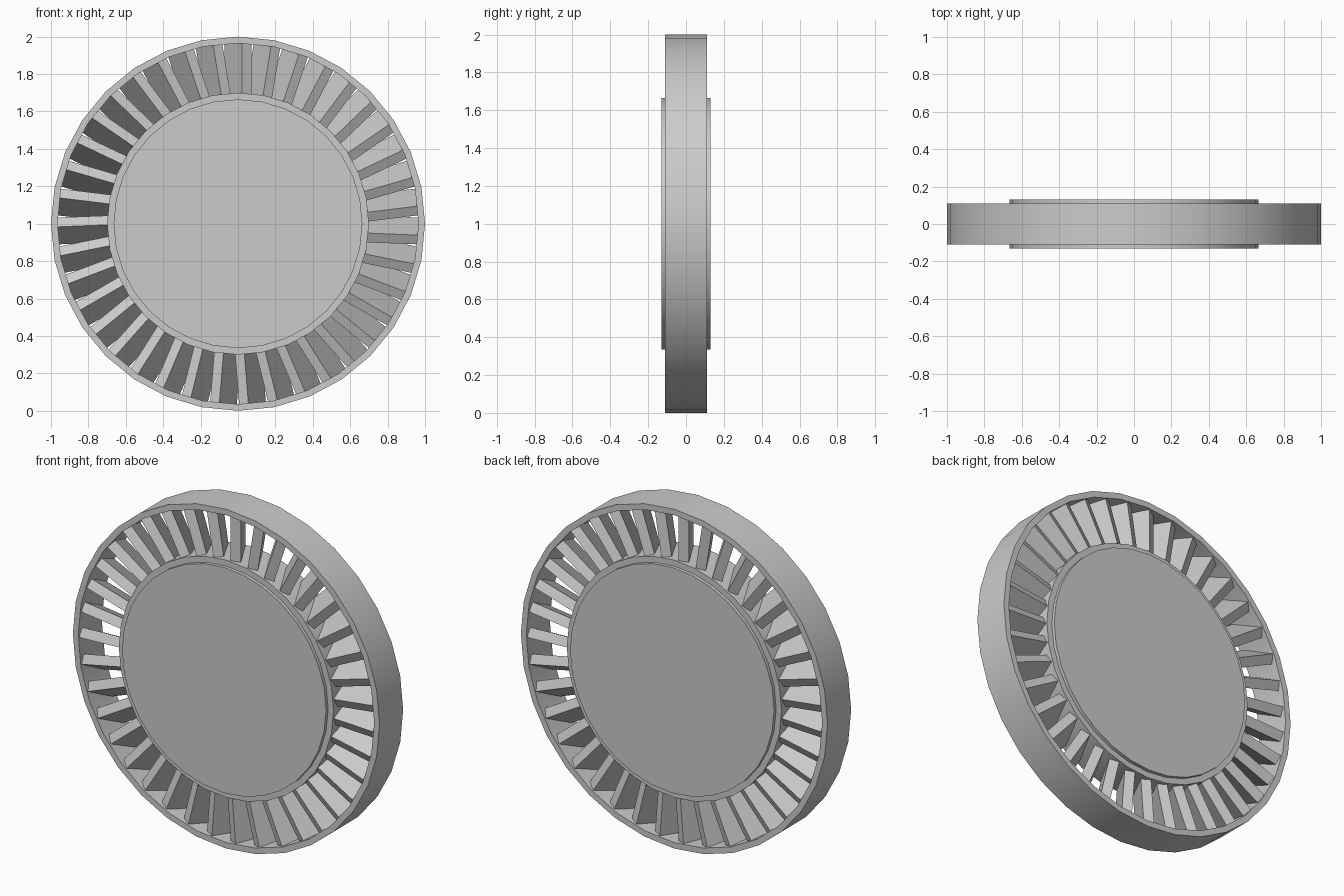
import bpy
import math
from mathutils import Matrix

cube = bpy.data.objects.get("Cube")
if cube:
    bpy.data.objects.remove(cube, do_unlink=True)

SIDES = 32
BLADES = 39
CENTRE = Matrix.Translation((0, 0, 1))

grey = bpy.data.materials.new("light_grey")
grey.use_nodes = True
colour = (0.6, 0.6, 0.6, 1)
grey.diffuse_color = colour
grey.node_tree.nodes["Principled BSDF"].inputs["Base Color"].default_value = colour


def make_object(name, verts, faces):
    mesh = bpy.data.meshes.new(name)
    mesh.from_pydata(verts, [], faces)
    mesh.transform(CENTRE)
    mesh.materials.append(grey)
    obj = bpy.data.objects.new(name, mesh)
    bpy.context.collection.objects.link(obj)
    return obj


def smooth(obj):
    bpy.ops.object.select_all(action="DESELECT")
    obj.select_set(True)
    bpy.context.view_layer.objects.active = obj
    bpy.ops.object.shade_smooth_by_angle(angle=math.radians(30))


def lathe(name, profile, closed):
    """Turn a (radius, y) profile about the y axis, capping it if open."""
    n = len(profile)
    verts, faces = [], []
    for s in range(SIDES):
        a = math.tau * s / SIDES
        verts += [(r * math.cos(a), y, r * math.sin(a)) for r, y in profile]
    for s in range(SIDES):
        t = (s + 1) % SIDES
        for i in range(n if closed else n - 1):
            j = (i + 1) % n
            faces.append((s * n + i, s * n + j, t * n + j, t * n + i))
    if not closed:
        faces.append([s * n for s in range(SIDES)])
        faces.append([s * n + n - 1 for s in reversed(range(SIDES))])
    obj = make_object(name, verts, faces)
    smooth(obj)
    return obj


# Outer rim
lathe("outer_rim", [(1, -0.11), (1, 0.11), (0.965, 0.11), (0.965, -0.11)], True)

# Hub with a raised disc on both faces
lathe("hub", [(0.665, -0.13), (0.665, -0.11), (0.7, -0.11),
              (0.7, 0.11), (0.665, 0.11), (0.665, 0.13)], False)

# Ring of pitched blades between hub and rim
THICK, LENGTH, PITCH = 0.056, 0.2, math.radians(28)
corners = [(-1, -1), (1, -1), (1, 1), (-1, 1)]
section = []
for u, v in corners:
    t, y = u * THICK / 2, v * LENGTH / 2
    section.append((t * math.cos(PITCH) + y * math.sin(PITCH),
                    y * math.cos(PITCH) - t * math.sin(PITCH)))

verts, faces = [], []
for k in range(BLADES):
    turn = Matrix.Rotation(-math.tau * k / BLADES, 4, "Y")
    base = len(verts)
    for r in (0.685, 0.972):
        # Front edge leans clockwise, rear edge counter-clockwise
        verts += [turn @ Matrix.Translation((-x, y, r)).to_translation()
                  for x, y in section]
    for i in range(4):
        j = (i + 1) % 4
        faces.append((base + i, base + 4 + i, base + 4 + j, base + j))
    faces.append([base + i for i in range(4)])
    faces.append([base + 7 - i for i in range(4)])
make_object("blades", verts, faces)

# Make all normals point outwards
import bmesh
for name in ("outer_rim", "hub", "blades"):
    mesh = bpy.data.objects[name].data
    bm = bmesh.new()
    bm.from_mesh(mesh)
    bmesh.ops.recalc_face_normals(bm, faces=bm.faces)
    bm.to_mesh(mesh)
    bm.free()
